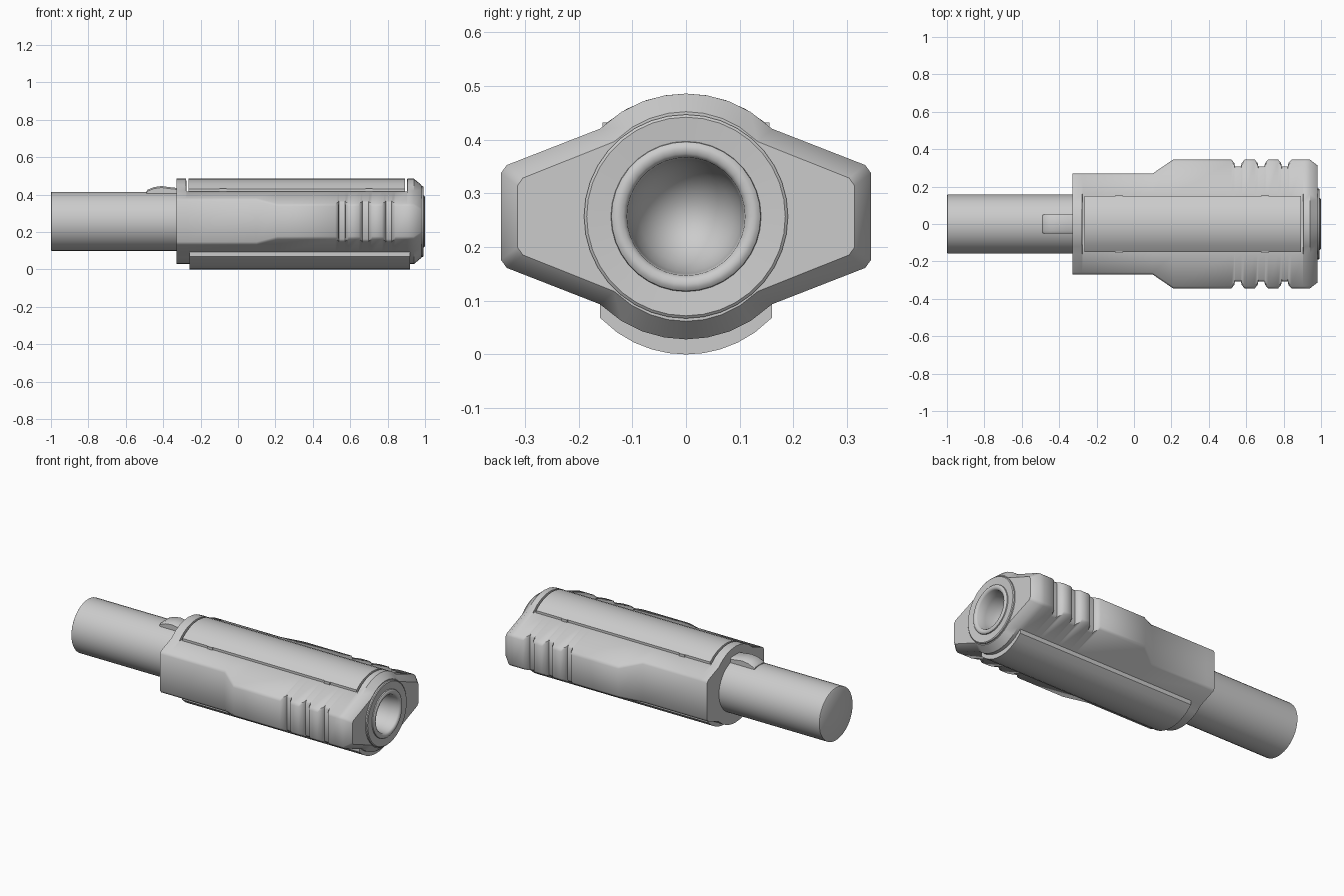
import bpy, bmesh
from math import sin, cos, pi, radians, sqrt

if "Cube" in bpy.data.objects:
    bpy.data.objects.remove(bpy.data.objects["Cube"])

grey = bpy.data.materials.new("plain grey")
grey.use_nodes = True
grey.diffuse_color = (0.6, 0.6, 0.6, 1)
grey.node_tree.nodes["Principled BSDF"].inputs["Base Color"].default_value = (0.6, 0.6, 0.6, 1)

AXIS = 0.257     # height of the long axis
R = 0.229        # radius of the round back and belly


def finish(name, bm, angle=40):
    bmesh.ops.recalc_face_normals(bm, faces=bm.faces)
    mesh = bpy.data.meshes.new(name)
    bm.to_mesh(mesh)
    bm.free()
    mesh.materials.append(grey)
    ob = bpy.data.objects.new(name, mesh)
    bpy.context.collection.objects.link(ob)
    smooth(ob, angle)
    return ob


def smooth(ob, angle=40):
    bpy.ops.object.select_all(action='DESELECT')
    ob.select_set(True)
    bpy.context.view_layer.objects.active = ob
    bpy.ops.object.shade_smooth_by_angle(angle=radians(angle))


def loft(name, sections, angle=40):
    """Skin closed (x, outline) sections along x and cap both ends."""
    bm = bmesh.new()
    rings = [[bm.verts.new((x, y, z)) for y, z in outline] for x, outline in sections]
    n = len(rings[0])
    for a, b in zip(rings, rings[1:]):
        for i in range(n):
            j = (i + 1) % n
            bm.faces.new((a[i], a[j], b[j], b[i]))
    bm.faces.new(rings[0])
    bm.faces.new(rings[-1])
    return finish(name, bm, angle)


def revolve(name, profile, sides):
    """Turn (x, radius) points around the long axis; radius 0 closes an end."""
    bm = bmesh.new()
    rings = []
    for x, r in profile:
        count = sides if r else 1
        rings.append([bm.verts.new((x, r * sin(2 * pi * i / sides),
                                    AXIS + r * cos(2 * pi * i / sides))) for i in range(count)])
    for a, b in zip(rings, rings[1:]):
        for i in range(sides):
            quad = [a[i % len(a)], a[(i + 1) % len(a)], b[(i + 1) % len(b)], b[i % len(b)]]
            bm.faces.new(list(dict.fromkeys(quad)))
    return finish(name, bm)


def arc(radius, half_width, n=9):
    """Points (y, rise) on a crown, from -half_width to half_width."""
    ys = [half_width * (2 * i / (n - 1) - 1) for i in range(n)]
    return [(y, sqrt(radius ** 2 - y ** 2)) for y in ys]


def body_section(w, radius=R, recessed=False):
    """Round back and belly with sloping wings of half width w."""
    crown = arc(radius, radius * 0.7)
    y0, rise = crown[-1]
    drop = rise - (w - y0) * 0.39
    b = 0.011
    top = [(y, AXIS + (min(h, 0.16) if recessed else h)) for y, h in crown]
    right = [(w - b, AXIS + drop + b * 0.39), (w, AXIS + drop - b),
             (w, AXIS - drop + b), (w - b, AXIS - drop - b * 0.39)]
    bottom = [(y, AXIS - h) for y, h in reversed(crown)]
    left = [(-y, z) for y, z in reversed(right)]
    return top + right + bottom + left


# Main body: collar, recessed middle with grip grooves, chamfered nose
NARROW, WIDE, GROOVE = 0.27, 0.345, 0.308
stations = [(-0.33, NARROW, False), (-0.277, NARROW, False), (-0.275, NARROW, True),
            (0.1, NARROW, True), (0.21, WIDE, True)]
for start in (0.52, 0.645, 0.77):
    stations += [(start, WIDE, True), (start + 0.016, GROOVE + 0.018, True),
                 (start + 0.02, GROOVE, True), (start + 0.052, GROOVE, True),
                 (start + 0.056, GROOVE + 0.018, True), (start + 0.072, WIDE, True)]
stations += [(0.903, WIDE, True), (0.905, WIDE, False), (0.94, WIDE, False)]
sections = [(x, body_section(w, R, rec)) for x, w, rec in stations]
nose = [(y * 0.91, AXIS + (z - AXIS) * 0.93) for y, z in body_section(WIDE, 0.21)]
sections.append((0.98, nose))
body = loft("body", sections)

# Socket cut into the nose
cutter = revolve("socket_cutter", [(0.74, 0), (0.74, 0.125), (1.1, 0.125), (1.1, 0)], 32)
cut = body.modifiers.new("socket", 'BOOLEAN')
cut.object = cutter
cut.solver = 'EXACT'
bpy.context.view_layer.objects.active = body
bpy.ops.object.modifier_apply(modifier=cut.name)
cutter.hide_render = True
cutter.hide_viewport = True
smooth(body)

# Muzzle ring with a rounded lip and a bowl-shaped bore
bowl = [(0.94 - 0.15 * sin(t * pi / 10), 0.107 * cos(t * pi / 10)) for t in range(5)]
revolve("muzzle_ring", [(0.96, 0.19), (0.988, 0.19), (0.992, 0.185), (0.988, 0.14),
                        (0.994, 0.139), (0.999, 0.133), (1.0, 0.126), (0.998, 0.117),
                        (0.99, 0.11)] + bowl + [(0.79, 0)], 36)

# Barrel
revolve("barrel", [(-1, 0), (-1, 0.154), (-0.997, 0.158), (-0.3, 0.158), (-0.3, 0)], 40)

# Top cover, set in the recess
cover = [(y, AXIS + h) for y, h in arc(R, 0.149)]
cover += [(0.149, 0.415), (-0.149, 0.415)]
loft("top_cover", [(-0.265, cover), (0.893, cover)])

# Belly plate
belly = [(y, 0.222 - h) for y, h in arc(0.222, 0.16, 11)]
belly += [(0.16, 0.096), (-0.16, 0.096)]
loft("belly_plate", [(-0.26, belly), (0.92, belly)])


def box(name, x0, x1, y0, y1, z0, z1):
    outline = [(y0, z0), (y1, z0), (y1, z1), (y0, z1)]
    return loft(name, [(x0, outline), (x1, outline)], 30)


# Small catches along the cover edges
for side in (-1, 1):
    for x in (-0.08, 0.7):
        y = side * 0.15
        box("cover_catch", x - 0.018, x + 0.018, y - 0.006, y + 0.006, 0.41, 0.432)


# Latch on top of the barrel
def latch_section(w, z):
    return [(-w, 0.39), (w, 0.39), (w, z - 0.008), (w - 0.012, z), (-w + 0.012, z), (-w, z - 0.008)]


loft("latch", [(x, latch_section(w, z)) for x, w, z in
               ((-0.49, 0.048, 0.418), (-0.482, 0.05, 0.427), (-0.45, 0.05, 0.44),
                (-0.41, 0.05, 0.446), (-0.35, 0.05, 0.438), (-0.32, 0.05, 0.435))])
